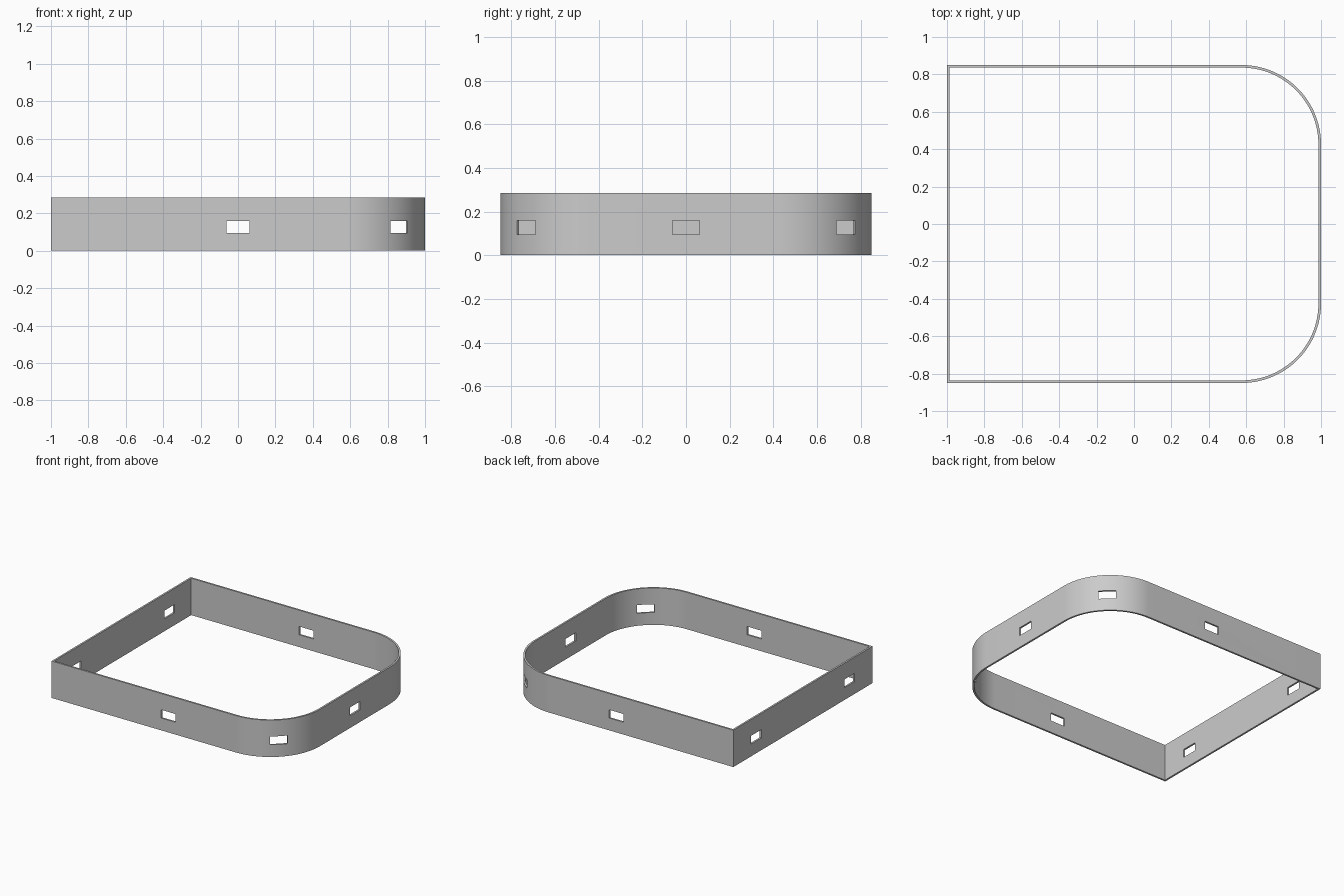
import bpy, bmesh, math
from mathutils import Matrix, Vector

cube = bpy.data.objects.get("Cube")
if cube:
    bpy.data.objects.remove(cube, do_unlink=True)

HALF_X, HALF_Y, HEIGHT = 1.0, 0.85, 0.285
WALL, RADIUS, STEPS = 0.014, 0.425, 32
SLOT = (0.124, 0.1, 0.064)
SLOT_Z = 0.127

grey = bpy.data.materials.new("plain_grey")
grey.use_nodes = True
colour = (0.6, 0.6, 0.6, 1)
grey.diffuse_color = colour
grey.node_tree.nodes["Principled BSDF"].inputs["Base Color"].default_value = colour


def outline(inset):
    """Rectangle with the two +x corners rounded, moved inward by inset."""
    cx, cy, r = HALF_X - RADIUS, HALF_Y - RADIUS, RADIUS - inset
    x, y = HALF_X - inset, HALF_Y - inset
    pts = [(-x, -y)]
    for sign, start in ((-1, -math.pi / 2), (1, 0)):
        for i in range(STEPS + 1):
            a = start + math.pi / 2 * i / STEPS
            pts.append((cx + r * math.cos(a), sign * cy + r * math.sin(a)))
    return pts + [(-x, y)]


def make_object(name, bm):
    mesh = bpy.data.meshes.new(name)
    bmesh.ops.recalc_face_normals(bm, faces=bm.faces)
    bm.to_mesh(mesh)
    bm.free()
    mesh.materials.append(grey)
    obj = bpy.data.objects.new(name, mesh)
    bpy.context.collection.objects.link(obj)
    return obj


# Thin wall: outer and inner loops joined at top and bottom
bm = bmesh.new()
rings = [[bm.verts.new((x, y, z)) for x, y in outline(inset)]
         for inset, z in ((0, 0), (0, HEIGHT), (WALL, HEIGHT), (WALL, 0))]
count = len(rings[0])
for a, b in zip(rings, rings[1:] + rings[:1]):
    for i in range(count):
        j = (i + 1) % count
        bm.faces.new((a[i], a[j], b[j], b[i]))
frame = make_object("frame_wall", bm)

# Slot cutters: x, y and heading of the wall they pass through
turn = math.radians(47)
corner = Vector((HALF_X - RADIUS, HALF_Y - RADIUS)) + Vector((math.cos(turn), math.sin(turn))) * (RADIUS - WALL / 2)
slots = [(HALF_X, 0, math.pi / 2)]
for s in (-1, 1):
    slots += [(0, s * HALF_Y, 0),
              (-HALF_X, s * 0.57, math.pi / 2),
              (corner.x, s * corner.y, -s * math.pi / 4)]
bm = bmesh.new()
for x, y, heading in slots:
    place = (Matrix.Translation((x, y, SLOT_Z)) @ Matrix.Rotation(heading, 4, 'Z')
             @ Matrix.Diagonal((*SLOT, 1)))
    bmesh.ops.create_cube(bm, size=1, matrix=place)
cutter = make_object("slot_cutters", bm)
cutter.hide_render = True

# Cut the slots, then drop the helper
bpy.context.view_layer.objects.active = frame
cut = frame.modifiers.new("slots", 'BOOLEAN')
cut.operation, cut.solver, cut.object = 'DIFFERENCE', 'EXACT', cutter
bpy.ops.object.modifier_apply(modifier=cut.name)
bpy.data.objects.remove(cutter, do_unlink=True)

for obj in bpy.context.selected_objects:
    obj.select_set(False)
frame.select_set(True)
bpy.ops.object.shade_smooth_by_angle(angle=math.radians(30))
